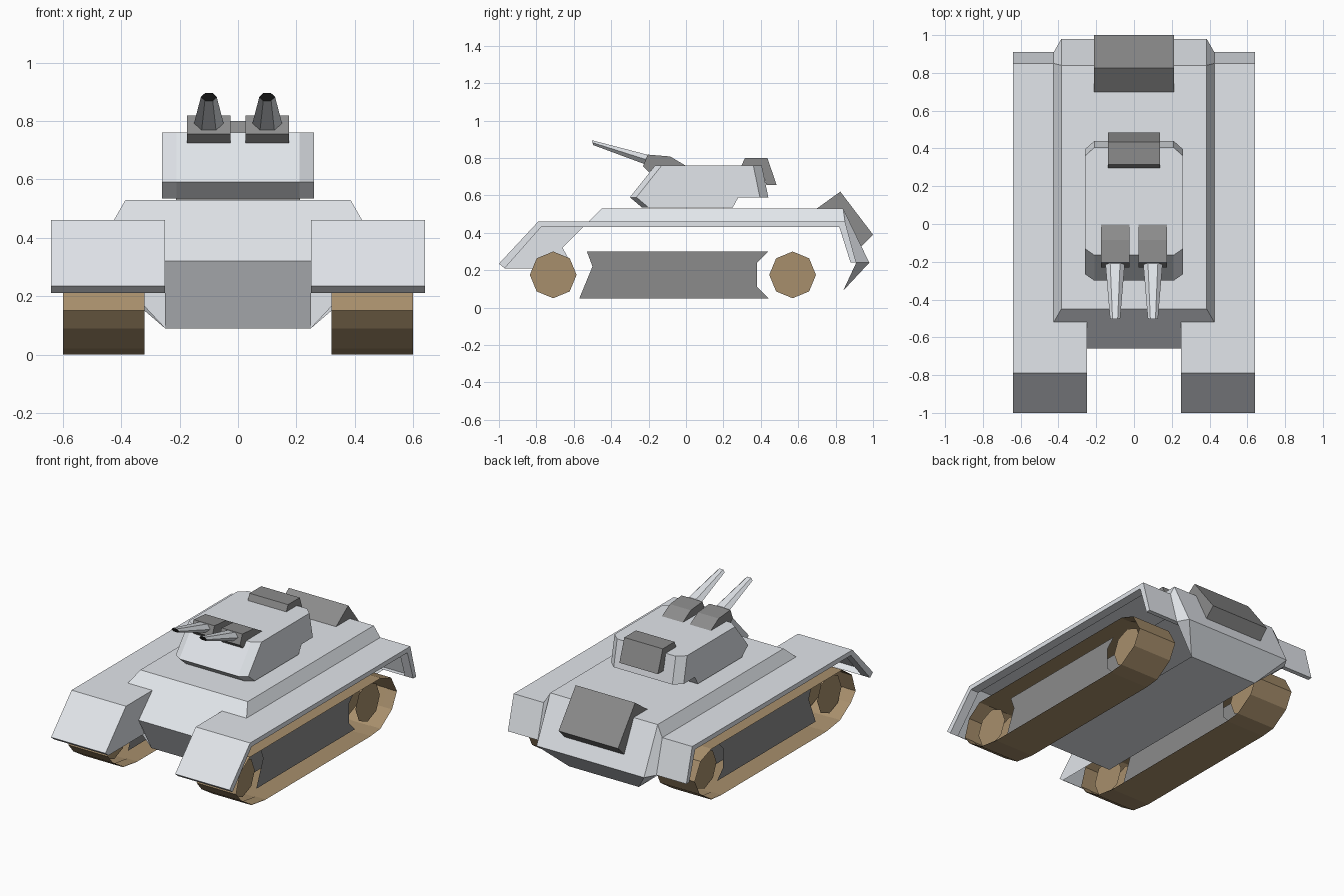
import bpy, bmesh, math
from mathutils import Vector

if "Cube" in bpy.data.objects:
    bpy.data.objects.remove(bpy.data.objects["Cube"])


def material(name, rgb):
    m = bpy.data.materials.new(name)
    m.diffuse_color = (*rgb, 1)
    m.use_nodes = True
    m.node_tree.nodes["Principled BSDF"].inputs["Base Color"].default_value = m.diffuse_color
    return m


ARMOUR = material("armour", (0.76, 0.79, 0.83))
DARK = material("dark_metal", (0.26, 0.26, 0.26))
BROWN = material("track_brown", (0.39, 0.275, 0.15))
BLACK = material("bore_black", (0.01, 0.01, 0.01))


def finish(name, bm, *mats):
    me = bpy.data.meshes.new(name)
    bm.to_mesh(me)
    bm.free()
    ob = bpy.data.objects.new(name, me)
    bpy.context.collection.objects.link(ob)
    for m in mats:
        me.materials.append(m)
    return ob


def shell(name, polys, inside, mat, flip=False):
    """Open plates, each turned to face away from the inside point."""
    bm = bmesh.new()
    for p in polys:
        f = bm.faces.new([bm.verts.new(v) for v in p])
        f.normal_update()
        away = f.calc_center_median() - Vector(inside)
        if (f.normal.dot(away) < 0) != flip:
            f.normal_flip()
    bmesh.ops.remove_doubles(bm, verts=bm.verts, dist=1e-4)
    return finish(name, bm, mat)


def loft(name, loops, *mats, end_mat=0):
    """Closed solid through loops with equal point counts."""
    bm = bmesh.new()
    rings = [[bm.verts.new(v) for v in l] for l in loops]
    n = len(rings[0])
    bm.faces.new(rings[0])
    bm.faces.new(rings[-1]).material_index = end_mat
    for a, b in zip(rings, rings[1:]):
        for i in range(n):
            bm.faces.new((a[i], a[(i + 1) % n], b[(i + 1) % n], b[i]))
    bmesh.ops.remove_doubles(bm, verts=bm.verts, dist=1e-4)
    bmesh.ops.recalc_face_normals(bm, faces=bm.faces)
    return finish(name, bm, *mats)


def prism(name, profile, x0, x1, mat):
    return loft(name, [[(x, y, z) for y, z in profile] for x in (x0, x1)], mat)


def band(profile, x0, x1, closed=False):
    """Quads sweeping a (y, z) profile from x0 to x1."""
    nxt = profile[1:] + (profile[:1] if closed else [])
    return [[(x0, *a), (x1, *a), (x1, *b), (x0, *b)] for a, b in zip(profile, nxt)]


# hull: symmetric plates given as pairs of (half width, y, z)
plates = [((.385, -.45, .53), (.385, .84, .53)),   # deck
          ((.385, -.45, .53), (.425, -.52, .46)),  # glacis
          ((.25, -.52, .46), (.25, -.66, .32)),    # nose
          ((.25, -.66, .32), (.25, -.53, .09)),    # under nose
          ((.25, -.53, .09), (.25, .84, .09)),     # floor
          ((.25, .84, .09), (.385, .98, .24)),     # lower rear
          ((.385, .98, .24), (.385, .84, .53))]    # rear
polys = [[(-a[0], *a[1:]), a, b, (-b[0], *b[1:])] for a, b in plates]
for s in (-1, 1):
    polys += [[(s * x, y, z) for x, y, z in p] for p in (
        [(.385, -.45, .53), (.385, .84, .53), (.425, .85, .46), (.425, -.52, .46)],
        [(.385, .84, .53), (.385, .98, .24), (.425, .91, .24), (.425, .85, .46)],
        [(.385, .98, .24), (.425, .91, .24), (.25, .84, .09)],
        [(.25, -.53, .09), (.39, -.53, .24), (.25, -.53, .24)])]
shell("hull", polys, (0, .2, .3), ARMOUR)

# running gear profiles
F_OUT = [(-1, .235), (-.79, .46), (.85, .46), (.91, .24)]
F_IN = [(-.97, .21), (-.775, .43), (.82, .43), (.88, .24)]
F_PLATE = [(-1, .235), (-.97, .21), (-.6, .21), (-.66, .32), (-.52, .46), (-.79, .46)]
TRACK = [(-.58, 0), (-.72, .02), (-.83, .09), (-.88, .15), (-.84, .27), (-.74, .34),
         (.6, .34), (.71, .3), (.77, .19), (.72, .09), (.6, .01), (.5, 0)]
PANEL = [(-.57, .05), (-.5, .22), (-.53, .3), (.44, .3), (.38, .24), (.38, .11), (.44, .05)]

for s, side in ((-1, "left"), (1, "right")):
    # fender with outer lip and inner front plate
    mid = (s * .45, 0, .3)
    polys = band(F_OUT, s * .25, s * .64)
    polys += [[(s * .64, *p) for p in (F_OUT[i], F_OUT[i + 1], F_IN[i + 1], F_IN[i])]
              for i in range(3)]
    polys += band([F_OUT[0], F_IN[0]], s * .25, s * .64)
    polys += band([F_OUT[-1], F_IN[-1]], s * .25, s * .64)
    polys.append([(s * .25, *p) for p in F_PLATE])
    shell(side + "_fender", polys, mid, ARMOUR)
    shell(side + "_fender_lip", band(F_IN, s * .58, s * .64), mid, ARMOUR, flip=True)

    # track belt with inward ledges along both edges
    mid = (s * .46, 0, .175)
    shell(side + "_track", band(TRACK, s * .32, s * .6, True), mid, BROWN)
    inner = [(y * .996, .175 + (z - .175) * .98) for y, z in TRACK]
    shell(side + "_track_ledge",
          band(inner, s * .53, s * .6, True) + band(inner, s * .32, s * .39, True),
          mid, BROWN, flip=True)

    # eight-sided wheels and side panels on both faces of the track
    shell(side + "_track_panel", [[(s * x, *p) for p in PANEL] for x in (.39, .53)],
          (s * .46, 0, .175), DARK)
    for end, cy in (("front", -.71), ("rear", .57)):
        disc = [(cy + .125 * math.cos(k * math.pi / 4), .175 + .125 * math.sin(k * math.pi / 4))
                for k in range(8)]
        shell(f"{side}_{end}_wheel", [[(s * x, *p) for p in disc] for x in (.39, .53)],
              (s * .46, cy, .175), BROWN)


# turret: corner-cut plan lofted through its levels
def plan(z, front, rear, cut):
    half = [(.21, front), (.26, front + .035), (.26, rear - cut), (.21, rear)]
    return [(x, y, z) for x, y in half] + [(-x, y, z) for x, y in reversed(half)]


loft("turret", [plan(.76, -.165, .405, .045), plan(.59, -.30, .44, .045),
                plan(.59, -.30, .28, .0), plan(.535, -.235, .25, .0)], ARMOUR)

# turret stowage box and rear engine cover
prism("turret_box", [(.295, .755), (.315, .80), (.435, .80), (.485, .655), (.43, .655),
                     (.40, .755)], -.138, .138, DARK)
prism("engine_cover", [(.70, .53), (.825, .62), (1, .39), (.93, .32), (.83, .525)],
      -.213, .213, DARK)

# twin guns: mount and six-sided tapered barrel
for cx, side in ((-.1, "left"), (.1, "right")):
    prism(side + "_gun_mount", [(-.20, .725), (-.23, .755), (-.205, .818), (-.085, .808),
                                (0, .758), (-.15, .75)], cx - .075, cx + .075, DARK)
    rings = [[(cx + rx * math.cos(k * math.pi / 3), y - .3 * rz * math.sin(k * math.pi / 3),
               z + rz * math.sin(k * math.pi / 3)) for k in range(6)]
             for y, z, rx, rz in ((-.2, .787, .052, .036), (-.5, .882, .027, .015))]
    loft(side + "_gun_barrel", rings, ARMOUR, BLACK, end_mat=1)
